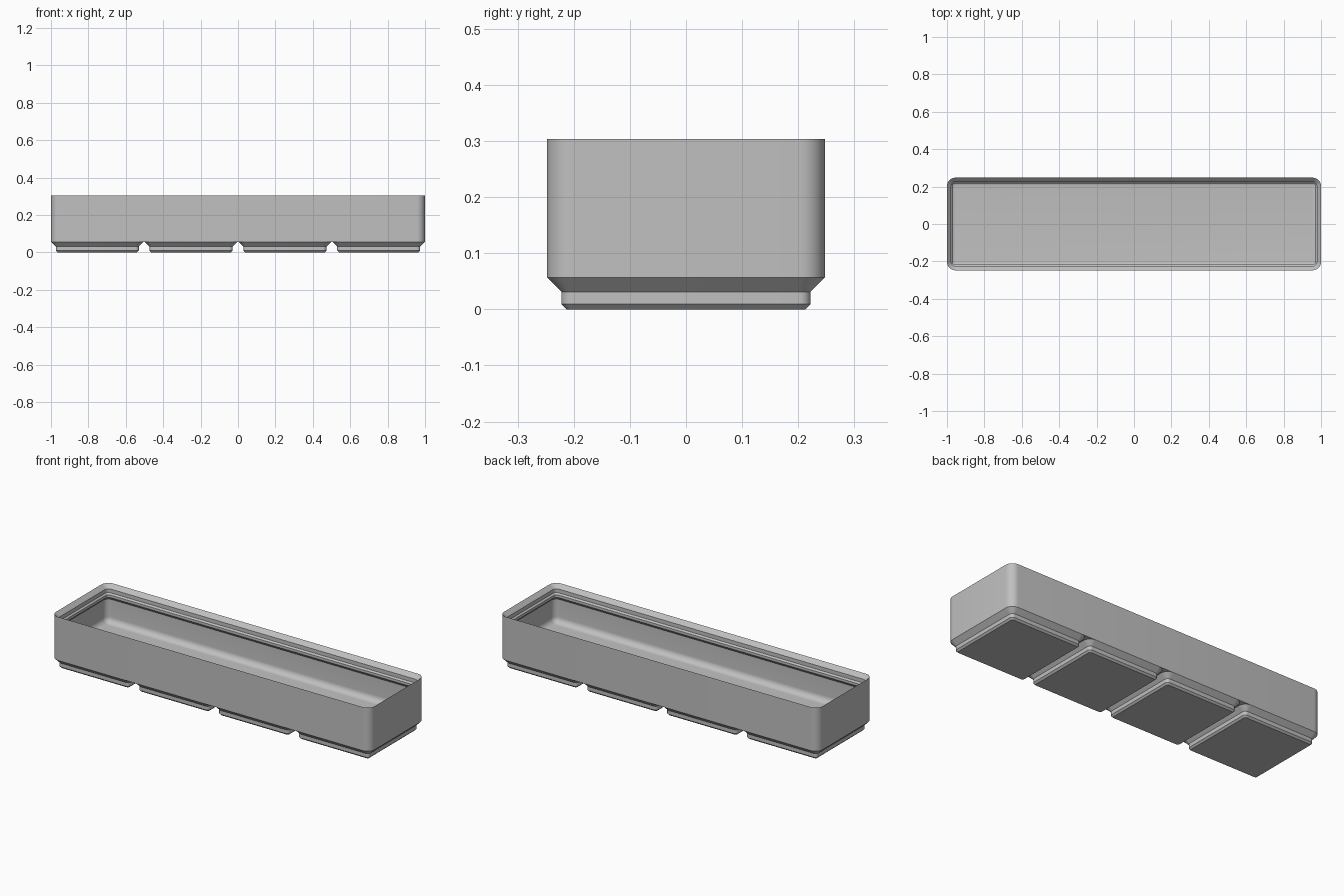
import bpy
import bmesh
from math import sin, cos, pi, radians

MM = 2 / 167.5            # millimetres to model units
PITCH, CELL, COUNT = 42, 41.5, 4
RADIUS = 3.75
BASE_Z, FLOOR_Z, LIP_Z, TOP_Z = 4.75, 7, 21, 25.4
WALL, FILLET = 0.95, 2.8

if "Cube" in bpy.data.objects:
    bpy.data.objects.remove(bpy.data.objects["Cube"], do_unlink=True)

grey = bpy.data.materials.new("plain grey")
grey.use_nodes = True
colour = (0.53, 0.53, 0.53, 1)
grey.diffuse_color = colour
grey.node_tree.nodes["Principled BSDF"].inputs["Base Color"].default_value = colour


def rounded_loop(bm, length, inset, z, steps=8):
    """Rounded rectangle one cell deep, shrunk by inset."""
    r = max(RADIUS - inset, 0.05)
    cx, cy = length / 2 - inset - r, CELL / 2 - inset - r
    verts = []
    for corner, (sx, sy) in enumerate([(1, 1), (-1, 1), (-1, -1), (1, -1)]):
        for i in range(steps + 1):
            a = (corner + i / steps) * pi / 2
            verts.append(bm.verts.new(((sx * cx + r * cos(a)) * MM,
                                       (sy * cy + r * sin(a)) * MM, z * MM)))
    return verts


def loft(name, length, profile, cap_end=True, x=0):
    """Skin a stack of rounded loops given as (inset, height)."""
    bm = bmesh.new()
    loops = [rounded_loop(bm, length, *p) for p in profile]
    n = len(loops[0])
    for low, high in zip(loops, loops[1:]):
        for i in range(n):
            j = (i + 1) % n
            bm.faces.new((low[i], low[j], high[j], high[i]))
    bm.faces.new(loops[0][::-1])
    if cap_end:
        bm.faces.new(loops[-1])
    mesh = bpy.data.meshes.new(name)
    bm.to_mesh(mesh)
    bm.free()
    mesh.materials.append(grey)
    obj = bpy.data.objects.new(name, mesh)
    obj.location.x = x * MM
    bpy.context.collection.objects.link(obj)
    bpy.ops.object.select_all(action='DESELECT')
    obj.select_set(True)
    bpy.context.view_layer.objects.active = obj
    bpy.ops.object.shade_smooth_by_angle(angle=radians(30))
    return obj


# Tray: outer wall, stepped stacking lip, inner wall, floor fillet and floor
profile = [(0, BASE_Z), (0, TOP_Z),
           (1.9, TOP_Z - 1.9), (1.9, LIP_Z + 0.7), (2.6, LIP_Z),
           (2.6, LIP_Z - 1.2), (WALL, LIP_Z - 2.85)]
for k in range(9):
    a = k / 8 * pi / 2
    profile.append((WALL + FILLET * (1 - cos(a)), FLOOR_Z + FILLET * (1 - sin(a))))
loft("tray", PITCH * COUNT - 0.5, profile)

# Stepped feet, one under each cell
foot = [(2.95, 0), (2.15, 0.8), (2.15, 2.6), (0, BASE_Z)]
for c in range(COUNT):
    loft(f"foot_{c + 1}", CELL, foot, cap_end=False, x=(c - (COUNT - 1) / 2) * PITCH)
